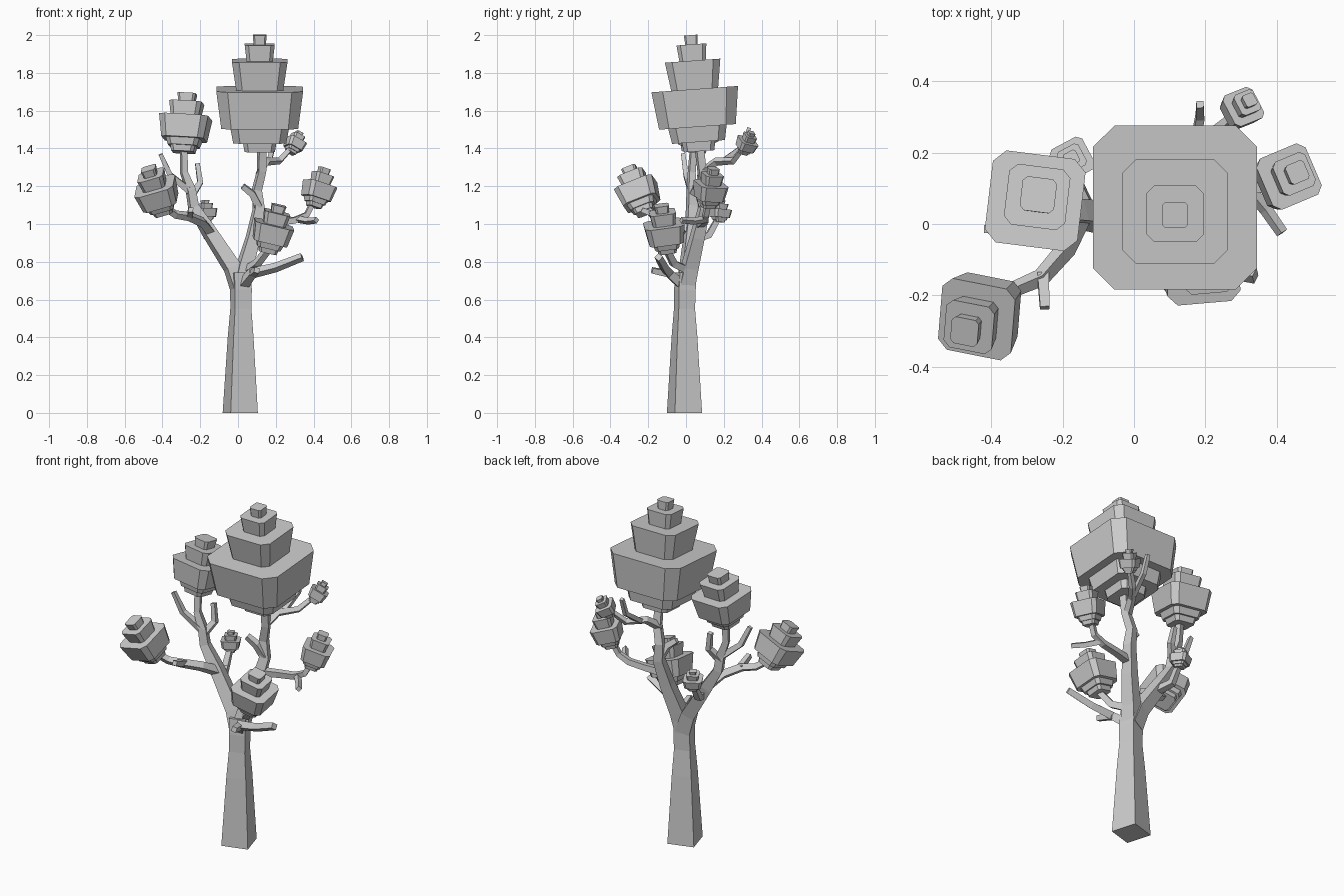
import bpy, bmesh, math
from mathutils import Vector, Matrix

Z = Vector((0, 0, 1))


def finish(bm, name):
    bmesh.ops.recalc_face_normals(bm, faces=bm.faces)
    mesh = bpy.data.meshes.new(name)
    bm.to_mesh(mesh)
    bm.free()
    ob = bpy.data.objects.new(name, mesh)
    bpy.context.collection.objects.link(ob)
    return ob


def loft(bm, rings):
    """Skin a list of equal rings of points and cap both ends."""
    vs = [[bm.verts.new(p) for p in r] for r in rings]
    n = len(vs[0])
    for a, b in zip(vs, vs[1:]):
        for i in range(n):
            j = (i + 1) % n
            bm.faces.new((a[i], a[j], b[j], b[i]))
    bm.faces.new(vs[0][::-1])
    bm.faces.new(vs[-1])


def limb(name, pts, twist=16.5):
    """Square tapered limb through points (x, y, z, half_side)."""
    bm = bmesh.new()
    ps = [Vector(p[:3]) for p in pts]
    q = Matrix.Rotation(math.radians(twist), 3, 'Z').to_quaternion()
    prev = Z
    rings = []
    for i, p in enumerate(ps):
        t = Vector()
        if i > 0:
            t += (p - ps[i - 1]).normalized()
        if i < len(ps) - 1:
            t += (ps[i + 1] - p).normalized()
        t.normalize()
        q = prev.rotation_difference(t) @ q
        prev = t
        h = pts[i][3]
        rings.append([p + q @ Vector((sx * h, sy * h, 0))
                      for sx, sy in ((-1, -1), (1, -1), (1, 1), (-1, 1))])
    loft(bm, rings)
    return finish(bm, name)


def octagon(h):
    """Square of half width h with cut corners."""
    c = h * 0.74
    return [(-c, -h), (c, -h), (h, -c), (h, c), (c, h), (-c, h), (-h, c), (-h, -c)]


# Tiers: start and end along the axis, half width at start and end
BIG = [(0, .09, .35, .39), (.08, .22, .61, .68), (.21, .535, .885, 1),
       (.53, .78, .54, .64), (.77, .92, .30, .345), (.91, 1, .14, .16)]
SMALL = [(0, .12, .45, .52), (.10, .24, .60, .70), (.22, .60, .86, 1),
         (.59, .85, .56, .66), (.84, 1, .32, .37)]


def foliage(name, base, top, half, twist, tiers=SMALL):
    bm = bmesh.new()
    b = Vector(base)
    axis = Vector(top) - b
    q = Z.rotation_difference(axis.normalized()) @ \
        Matrix.Rotation(math.radians(twist), 3, 'Z').to_quaternion()
    for t0, t1, h0, h1 in tiers:
        loft(bm, [[b + axis * t + q @ Vector((x, y, 0)) for x, y in octagon(half * h)]
                  for t, h in ((t0, h0), (t1, h1))])
    return finish(bm, name)


# Trunk and the two main limbs
limb("trunk", [(.012, -.008, 0, .075), (.014, -.008, .4, .055), (.015, -.008, .55, .045),
               (.016, -.006, .65, .046), (.012, 0, .74, .046)])
limb("left_limb", [(.01, 0, .66, .042), (-.03, .01, .77, .038), (-.16, .03, .97, .032),
                   (-.235, .03, 1.09, .024), (-.25, .03, 1.18, .022),
                   (-.285, .03, 1.27, .017), (-.288, .04, 1.40, .016)])
limb("right_limb", [(.015, -.005, .66, .042), (.035, .02, .77, .038), (.08, .06, .93, .032),
                    (.11, .095, 1.08, .026), (.10, .10, 1.18, .022),
                    (.125, .085, 1.28, .02), (.127, .068, 1.42, .02)])

# Branches that carry foliage
limb("left_front_branch", [(-.15, .02, .96, .022), (-.19, -.07, 1.01, .02),
                           (-.26, -.15, 1.04, .018), (-.33, -.18, 1.05, .016),
                           (-.39, -.215, 1.09, .015)])
limb("left_back_branch", [(-.12, .02, .91, .02), (-.165, .12, .94, .017), (-.17, .17, 1.03, .014)])
limb("right_back_branch", [(.115, .08, 1.27, .018), (.15, .16, 1.33, .016),
                           (.22, .25, 1.335, .014), (.28, .30, 1.40, .011)])
limb("right_branch", [(.09, .07, 1.0, .02), (.2, .09, 1.01, .017), (.3, .1, 1.02, .016),
                      (.365, .105, 1.05, .014), (.40, .12, 1.12, .013)])
limb("front_branch", [(.04, .02, .75, .02), (.10, -.065, .79, .018), (.155, -.10, .86, .016)])
limb("low_branch", [(.02, -.01, .67, .026), (.075, -.09, .74, .021),
                    (.2, -.115, .77, .018), (.34, -.145, .825, .016)])

# Bare twigs
twigs = {
    "low_twig": [(.075, -.08, .735, .018), (.10, -.18, .755, .014)],
    "left_outer_twig": [(-.25, .03, 1.17, .018), (-.36, 0, 1.26, .014), (-.41, -.015, 1.37, .011)],
    "left_inner_twig": [(-.245, .03, 1.15, .018), (-.20, .07, 1.22, .015), (-.215, .08, 1.32, .012)],
    "left_front_twig": [(-.255, -.14, 1.04, .016), (-.25, -.235, 1.075, .013)],
    "right_inner_twig": [(.11, .09, 1.09, .02), (.075, .065, 1.16, .017), (.025, .05, 1.2, .014)],
    "right_back_twig": [(.165, .19, 1.33, .013), (.185, .30, 1.41, .012), (.185, .335, 1.51, .01)],
    "right_twig": [(.32, .10, 1.025, .014), (.37, .04, 1.015, .013), (.415, -.025, 1.02, .012)],
}
for name, pts in twigs.items():
    limb(name, pts, 0)

# Stepped foliage clusters
foliage("crown_foliage", (.115, .07, 1.385), (.115, .025, 2.0), .23, 0, BIG)
foliage("left_upper_foliage", (-.29, .04, 1.38), (-.268, .082, 1.69), .131, -7)
foliage("left_front_foliage", (-.39, -.215, 1.06), (-.475, -.302, 1.295), .108, -8)
foliage("front_foliage", (.155, -.10, .85), (.217, -.13, 1.10), .105, 4)
foliage("right_foliage", (.40, .115, 1.09), (.458, .145, 1.295), .078, 23)
foliage("right_back_foliage", (.28, .30, 1.375), (.325, .348, 1.485), .05, 25)
foliage("left_back_foliage", (-.17, .175, 1.01), (-.175, .185, 1.125), .052, 28)
